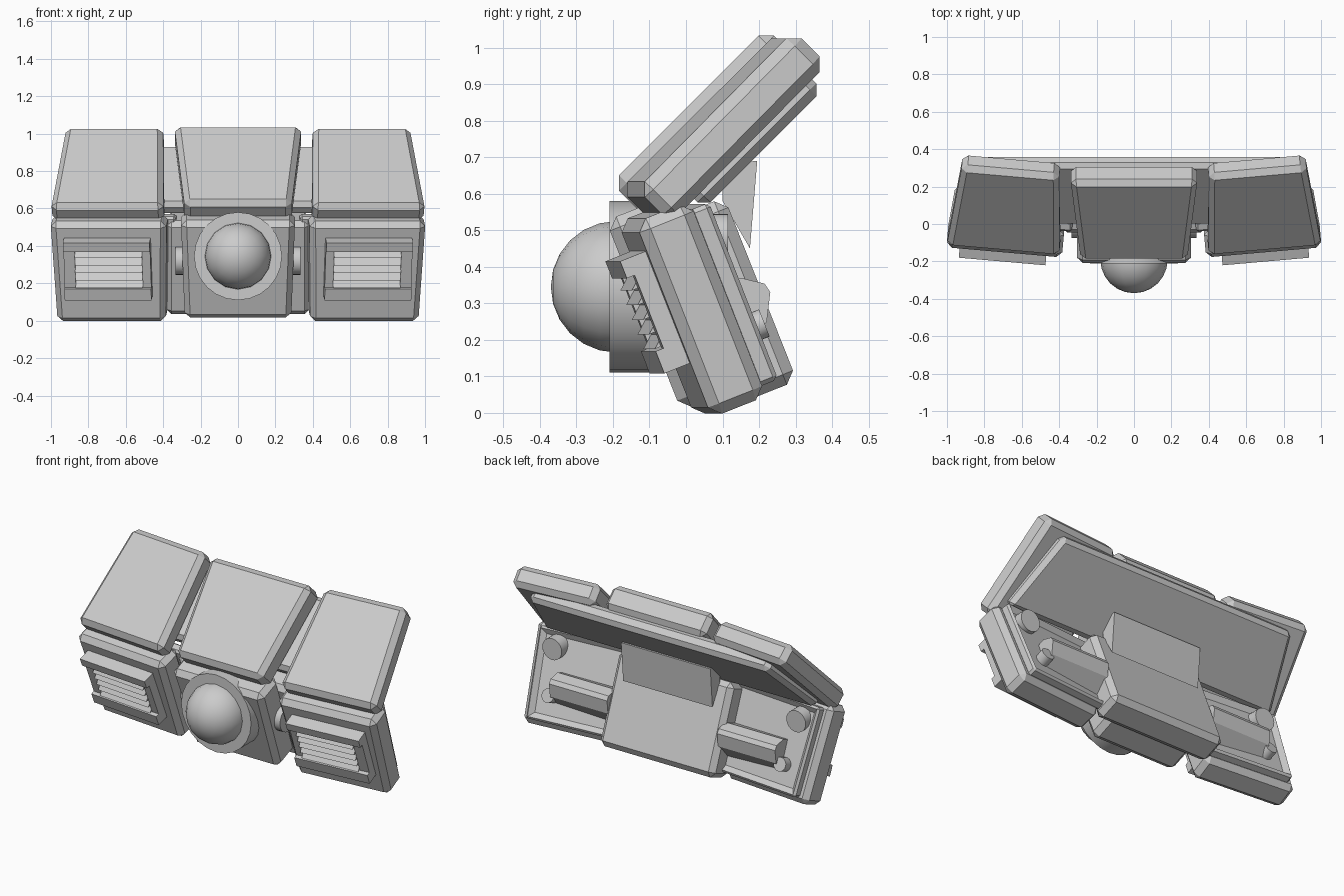
import bpy, bmesh
from math import radians, pi
from mathutils import Matrix, Vector

cube = bpy.data.objects.get("Cube")
if cube:
    bpy.data.objects.remove(cube, do_unlink=True)

GREY = (0.6, 0.6, 0.6, 1.0)
mat = bpy.data.materials.new("light grey plastic")
mat.use_nodes = True
mat.diffuse_color = GREY
mat.node_tree.nodes["Principled BSDF"].inputs["Base Color"].default_value = GREY

# Tilted frames: local x = width, y = depth to the back, z = up along the slab
WORLD = Matrix.Identity(4)
LOWER = Matrix.Rotation(radians(21.6), 4, 'X')
UPPER = Matrix.Rotation(radians(-45), 4, 'X')
PIVOT = Matrix.Translation((0.68, 0, 0))
YAW = PIVOT @ Matrix.Rotation(radians(5), 4, 'Z') @ PIVOT.inverted()


def finish(name, bm, frame, side=1):
    """Place the mesh in its frame, mirror it if asked, and make the object."""
    bm.transform(Matrix.Diagonal((side, 1, 1, 1)) @ frame)
    bmesh.ops.recalc_face_normals(bm, faces=bm.faces)
    me = bpy.data.meshes.new(name)
    bm.to_mesh(me)
    bm.free()
    me.materials.append(mat)
    ob = bpy.data.objects.new(name, me)
    bpy.context.collection.objects.link(ob)
    bpy.ops.object.select_all(action='DESELECT')
    ob.select_set(True)
    bpy.context.view_layer.objects.active = ob
    bpy.ops.object.shade_smooth_by_angle(angle=radians(25))
    return ob


def extrude(points, vec):
    bm = bmesh.new()
    face = bm.faces.new([bm.verts.new(p) for p in points])
    ext = bmesh.ops.extrude_face_region(bm, geom=[face])
    bmesh.ops.translate(bm, vec=vec, verts=[g for g in ext["geom"] if isinstance(g, bmesh.types.BMVert)])
    bmesh.ops.recalc_face_normals(bm, faces=bm.faces)
    return bm


def slab(name, bottom, top, z, depth, frame, side=1, bevel=0.0, recess=0.0, rim=0.04):
    """Trapezoid plate: x ranges at bottom and top, height range, depth range."""
    pts = [(bottom[0], depth[0], z[0]), (bottom[1], depth[0], z[0]),
           (top[1], depth[0], z[1]), (top[0], depth[0], z[1])]
    bm = extrude(pts, Vector((0, depth[1] - depth[0], 0)))
    if bevel:
        bmesh.ops.bevel(bm, geom=list(bm.edges), offset=bevel, segments=1, affect='EDGES', profile=0.5)
    if recess:
        bm.normal_update()
        back = max(bm.faces, key=lambda f: f.calc_center_median().y)
        bmesh.ops.inset_region(bm, faces=[back], thickness=rim)
        bmesh.ops.translate(bm, vec=(0, -recess, 0), verts=back.verts)
    return finish(name, bm, frame, side)


def prism(name, profile, x, frame, side=1):
    """Side profile of (depth, height) points stretched across x."""
    bm = extrude([(x[0], d, h) for d, h in profile], Vector((x[1] - x[0], 0, 0)))
    return finish(name, bm, frame, side)


def cylinder(name, centre, radius, length, axis, side=1, frame=WORLD):
    bm = bmesh.new()
    bmesh.ops.create_cone(bm, cap_ends=True, segments=24, radius1=radius, radius2=radius, depth=length)
    turn = Matrix.Rotation(pi / 2, 4, 'X' if axis == 'Y' else 'Y')
    return finish(name, bm, frame @ Matrix.Translation(centre) @ turn, side)


# Sensor housing in the middle, with its rear box
slab("sensor_housing", (-0.285, 0.285), (-0.305, 0.305), (0.01, 0.57), (-0.01, 0.17), LOWER, bevel=0.03)
slab("rear_box", (-0.385, 0.385), (-0.385, 0.385), (-0.03, 0.51), (0.14, 0.315), LOWER, bevel=0.03)

# Sensor collar and dome
cylinder("sensor_collar", (0, -0.1, 0.345), 0.235, 0.22, 'Y')
dome = bmesh.new()
bmesh.ops.create_uvsphere(dome, u_segments=16, v_segments=12, radius=0.18)
finish("sensor_dome", dome, Matrix.Translation((0, -0.19, 0.345)) @ Matrix.Rotation(pi / 2, 4, 'X'))

# Solar panels and the board behind them
slab("centre_panel", (-0.285, 0.285), (-0.34, 0.34), (0.3, 0.9), (-0.59, -0.44), UPPER, bevel=0.03)
slab("panel_backboard", (-0.92, 0.92), (-0.8, 0.8), (0.43, 0.89), (-0.45, -0.36), UPPER, bevel=0.025)

# Stem joining the rear box to the panels
prism("panel_stem", [(0.195, 0.69), (0.175, 0.45), (0.1, 0.58), (0.1, 0.68)], (-0.3, 0.3), WORLD)

for side, label in ((1, "left"), (-1, "right")):
    low = YAW @ LOWER
    # Outer panel
    slab(label + "_panel", (0.385, 0.99), (0.425, 0.945), (0.32, 0.935), (-0.545, -0.415),
         YAW @ UPPER, side, bevel=0.03)
    # Lamp body, with a stepped hollow tray behind
    slab(label + "_lamp_body", (0.39, 0.972), (0.37, 0.992), (-0.03, 0.545), (0.04, 0.2), low, side, bevel=0.03)
    slab(label + "_lamp_tray", (0.33, 0.925), (0.33, 0.945), (0.0, 0.52), (0.19, 0.25), low, side,
         bevel=0.012, recess=0.025)
    # Lamp bezel: base plate, thick bars above and below, thin posts at the ends
    slab(label + "_bezel_base", (0.455, 0.92), (0.455, 0.92), (0.13, 0.46), (0.005, 0.05), low, side)
    for part, z in (("lower", (0.13, 0.195)), ("upper", (0.41, 0.46))):
        slab(f"{label}_bezel_{part}_bar", (0.455, 0.92), (0.455, 0.92), z, (-0.035, 0.006), low, side)
    for part, x in (("inner", (0.455, 0.5)), ("outer", (0.86, 0.92))):
        slab(f"{label}_bezel_{part}_post", x, x, (0.19, 0.42), (-0.012, 0.006), low, side)
    # Louvre slats
    for i in range(5):
        h = 0.2 + i * 0.043
        prism(f"{label}_slat_{i + 1}", [(0.006, h), (-0.03, h), (0.006, h + 0.03)], (0.5, 0.86), low, side)
    # Rear wedge bracket with a rounded end, screw boss and hinge knob
    prism(label + "_wedge_bracket", [(0.2, 0.288), (0.276, 0.288), (0.33, 0.25), (0.336, 0.222),
                                     (0.297, 0.15), (0.2, 0.1)], (0.37, 0.76), LOWER, side)
    cylinder(label + "_bracket_end", (0.78, 0.25, 0.15), 0.04, 0.08, 'Y', side, LOWER)
    cylinder(label + "_screw_boss", (0.82, 0.06, 0.48), 0.065, 0.11, 'Y', side)
    cylinder(label + "_hinge_knob", (0.31, 0.0, 0.32), 0.075, 0.05, 'X', side)
